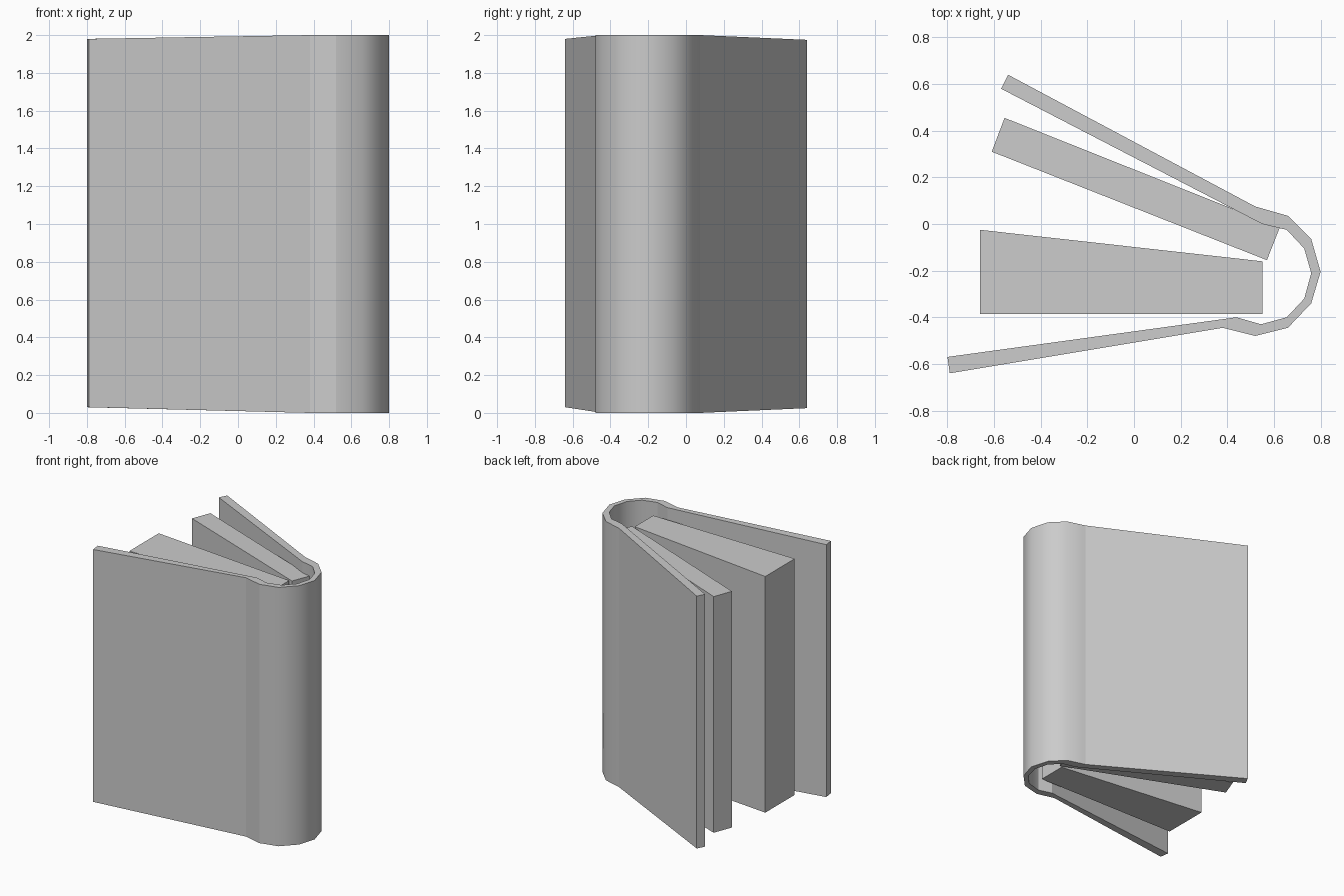
import bpy

if "Cube" in bpy.data.objects:
    bpy.data.objects.remove(bpy.data.objects["Cube"])


def make_object(name, verts, faces):
    mesh = bpy.data.meshes.new(name)
    mesh.from_pydata(verts, [], faces)
    obj = bpy.data.objects.new(name, mesh)
    bpy.context.collection.objects.link(obj)
    return obj


# Cover stations, front edge round the spine to the back edge:
# outer x, outer y, inner x, inner y, bottom z, top z
stations = [
    (-0.79, -0.64, -0.80, -0.57, 0.03, 1.98),
    (0.38, -0.445, 0.44, -0.40, 0, 2),
    (0.52, -0.48, 0.545, -0.43, 0, 2),
    (0.66, -0.445, 0.655, -0.40, 0, 2),
    (0.76, -0.34, 0.73, -0.32, 0, 2),
    (0.80, -0.205, 0.76, -0.21, 0, 2),
    (0.76, -0.065, 0.73, -0.105, 0, 2),
    (0.66, 0.035, 0.655, -0.025, 0, 2),
    (0.52, 0.075, 0.55, 0.0, 0, 2),
    (-0.54, 0.64, -0.57, 0.58, 0.025, 1.975),
]


# Cover: a four-corner section lofted through the stations
verts, faces = [], []
for ox, oy, ix, iy, lo, hi in stations:
    verts += [(ox, oy, lo), (ox, oy, hi), (ix, iy, hi), (ix, iy, lo)]
n = len(stations)
for s in range(n - 1):
    a, b = 4 * s, 4 * s + 4
    for k in range(4):
        j = (k + 1) % 4
        faces.append((a + k, b + k, b + j, a + j))
faces += [(0, 1, 2, 3), tuple(4 * (n - 1) + k for k in (3, 2, 1, 0))]
cover = make_object("cover", verts, faces)

# Rounded spine walls are smooth, boards and rims stay flat
for s in range(2, n - 2):
    for k in (0, 2):
        cover.data.polygons[4 * s + k].use_smooth = True


# Page blocks: four-sided outlines, slightly shorter at the open edge
def page_block(name, outline):
    low = [(x, y, 0.08 if x < 0 else 0.07) for x, y in outline]
    high = [(x, y, 1.905 if x < 0 else 1.915) for x, y in outline]
    sides = [(i, (i + 1) % 4, (i + 1) % 4 + 4, i + 4) for i in range(4)]
    return make_object(name, low + high, [(3, 2, 1, 0), (4, 5, 6, 7)] + sides)


page_block("front_pages", [(-0.66, -0.385), (0.55, -0.385), (0.55, -0.16), (-0.66, -0.025)])
page_block("back_pages", [(-0.61, 0.31), (0.57, -0.155), (0.625, -0.015), (-0.555, 0.455)])
